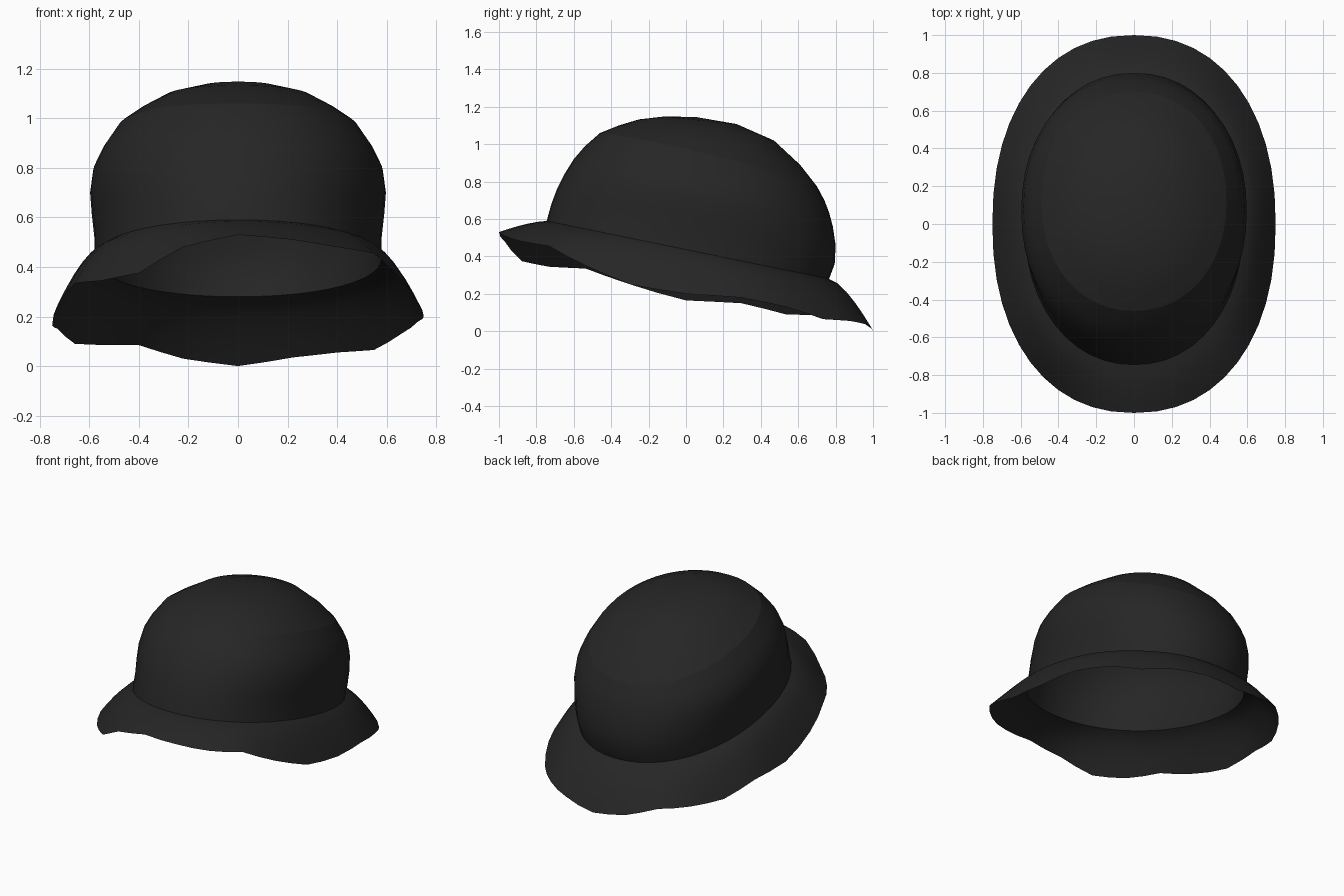
import bpy, bmesh, math

if "Cube" in bpy.data.objects:
    bpy.data.objects.remove(bpy.data.objects["Cube"])

SEG = 48

felt = bpy.data.materials.new("black felt")
felt.diffuse_color = (0.019, 0.019, 0.019, 1)
felt.use_nodes = True
felt.node_tree.nodes["Principled BSDF"].inputs["Base Color"].default_value = felt.diffuse_color


def spow(v, n):
    return math.copysign(abs(v) ** (2 / n), v)


def ring(front, back, half_width, arch=0.0, n=2.12):
    """Tilted oval ring from its front and back (y, z) points."""
    cy, cz = (front[0] + back[0]) / 2, (front[1] + back[1]) / 2
    ry, rz = (back[0] - front[0]) / 2, (back[1] - front[1]) / 2
    pts = []
    for i in range(SEG):
        a = 2 * math.pi * i / SEG
        c, s = spow(math.cos(a), n), spow(math.sin(a), n)
        pts.append((half_width * c, cy + ry * s, cz + rz * s + arch * c * c))
    return pts


def loft(name, rings, tip=None):
    bm = bmesh.new()
    vr = [[bm.verts.new(p) for p in r] for r in rings]
    for a, b in zip(vr, vr[1:]):
        for i in range(SEG):
            j = (i + 1) % SEG
            bm.faces.new((a[i], a[j], b[j], b[i]))
    if tip:
        t = bm.verts.new(tip)
        for i in range(SEG):
            bm.faces.new((vr[-1][i], vr[-1][(i + 1) % SEG], t))
    for f in bm.faces:
        f.smooth = True
    me = bpy.data.meshes.new(name)
    bm.to_mesh(me)
    bm.free()
    me.materials.append(felt)
    ob = bpy.data.objects.new(name, me)
    bpy.context.collection.objects.link(ob)
    return ob


# Crown side wall, from the brim seam up to the cap seam
base = ring((-0.745, 0.59), (0.765, 0.28), 0.58)
seam = ring((-0.46, 1.06), (0.70, 0.775), 0.49, 0.03)
loft("crown_wall", [
    base,
    ring((-0.72, 0.68), (0.795, 0.36), 0.58),
    ring((-0.69, 0.76), (0.80, 0.46), 0.59),
    ring((-0.65, 0.84), (0.785, 0.56), 0.597),
    ring((-0.60, 0.92), (0.765, 0.635), 0.585, 0.01),
    ring((-0.54, 0.99), (0.74, 0.70), 0.547, 0.02),
    seam])

# Domed crown cap
loft("crown_cap", [
    seam,
    ring((-0.36, 1.10), (0.61, 0.89), 0.41, 0.015),
    ring((-0.25, 1.133), (0.47, 1.02), 0.30, 0.005),
    ring((-0.12, 1.148), (0.27, 1.108), 0.15)],
    (0.0, 0.05, 1.146))

# Wavy brim: edge heights every 15 degrees, counter-clockwise from +x
EDGE = [0.20, 0.18, 0.13, 0.065, 0.055, 0.035, 0.0, 0.03,
        0.085, 0.085, 0.09, 0.15, 0.165, 0.25, 0.335, 0.345,
        0.375, 0.48, 0.53, 0.51, 0.48, 0.455, 0.35, 0.25]


def edge_height(i):
    k = i * len(EDGE) / SEG
    a, f = int(k), k - int(k)
    return EDGE[a] * (1 - f) + EDGE[(a + 1) % len(EDGE)] * f


outer = [(x, y, edge_height(i)) for i, (x, y, _) in
         enumerate(ring((-1, 0), (1, 0), 0.75, n=2.22))]
brim = []
for f in (0.0, 0.2, 0.4, 0.6, 0.8, 1.0):
    brim.append([(p[0] + (q[0] - p[0]) * f,
                  p[1] + (q[1] - p[1]) * f,
                  p[2] + (q[2] - p[2]) * f ** 1.5)
                 for p, q in zip(base, outer)])
loft("brim", brim[::-1])
